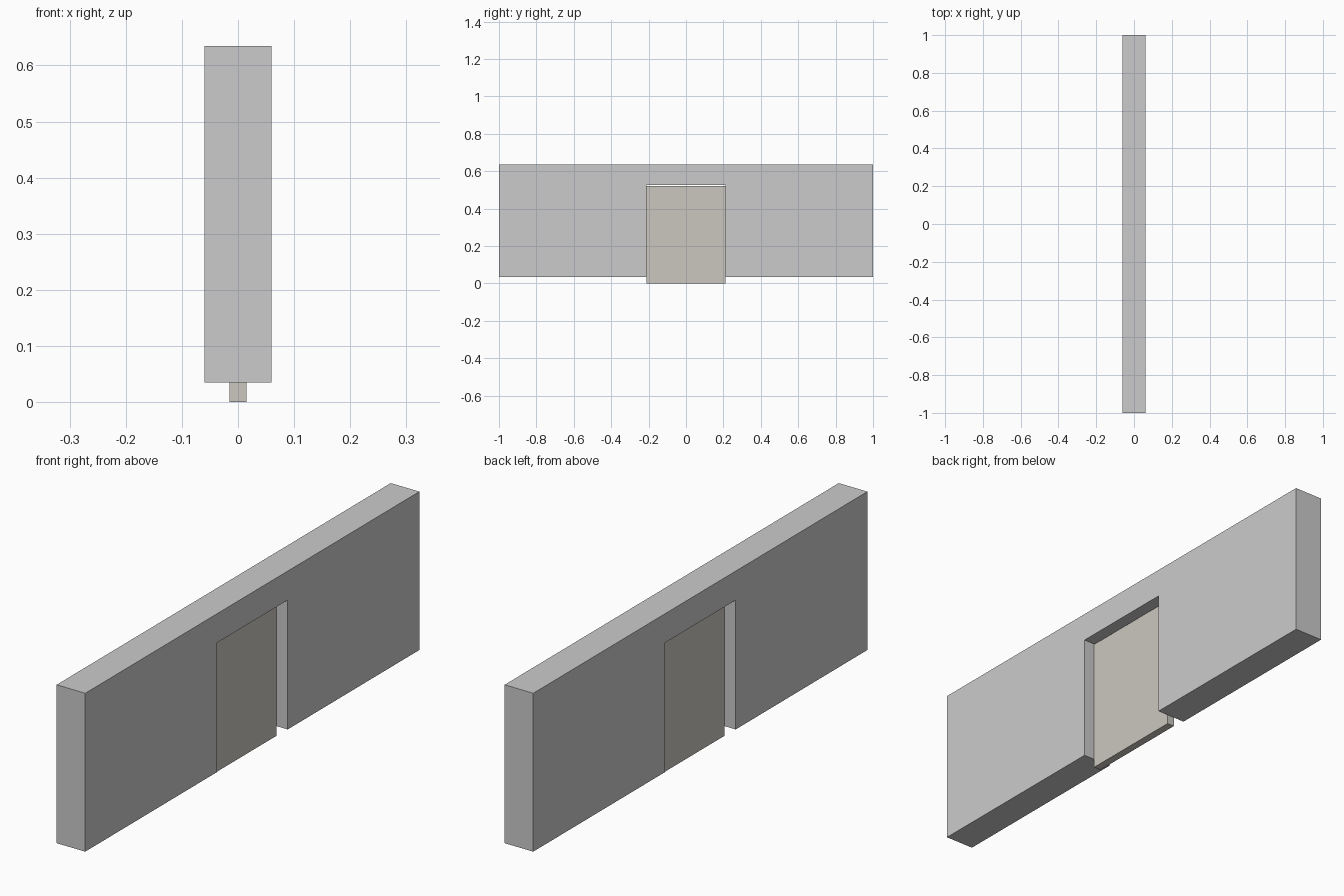
import bpy, bmesh

if "Cube" in bpy.data.objects:
    bpy.data.objects.remove(bpy.data.objects["Cube"])


def slab(name, outline, thickness):
    """Extrude a (y, z) outline symmetrically along x."""
    bm = bmesh.new()
    face = bm.faces.new([bm.verts.new((-thickness / 2, y, z)) for y, z in outline])
    ext = bmesh.ops.extrude_face_region(bm, geom=[face])
    moved = [g for g in ext["geom"] if isinstance(g, bmesh.types.BMVert)]
    bmesh.ops.translate(bm, verts=moved, vec=(thickness, 0, 0))
    bmesh.ops.recalc_face_normals(bm, faces=bm.faces[:])
    mesh = bpy.data.meshes.new(name)
    bm.to_mesh(mesh)
    bm.free()
    obj = bpy.data.objects.new(name, mesh)
    bpy.context.collection.objects.link(obj)
    return obj


# Wall with a doorway notch open at the bottom
half, top, bottom = 1.0, 0.635, 0.035
open_half, open_top = 0.212, 0.525
right = [(open_half, open_top), (open_half, bottom), (half, bottom), (half, top)]
slab("wall", right + [(-y, z) for y, z in reversed(right)], 0.12)

# Thin door panel, centred in the wall thickness and reaching below it
dw, dh = 0.21, 0.522
door = slab("door", [(-dw, 0), (dw, 0), (dw, dh), (-dw, dh)], 0.03)
mat = bpy.data.materials.new("door_taupe")
mat.diffuse_color = (0.60, 0.575, 0.52, 1)
mat.use_nodes = True
mat.node_tree.nodes["Principled BSDF"].inputs["Base Color"].default_value = mat.diffuse_color
door.data.materials.append(mat)
